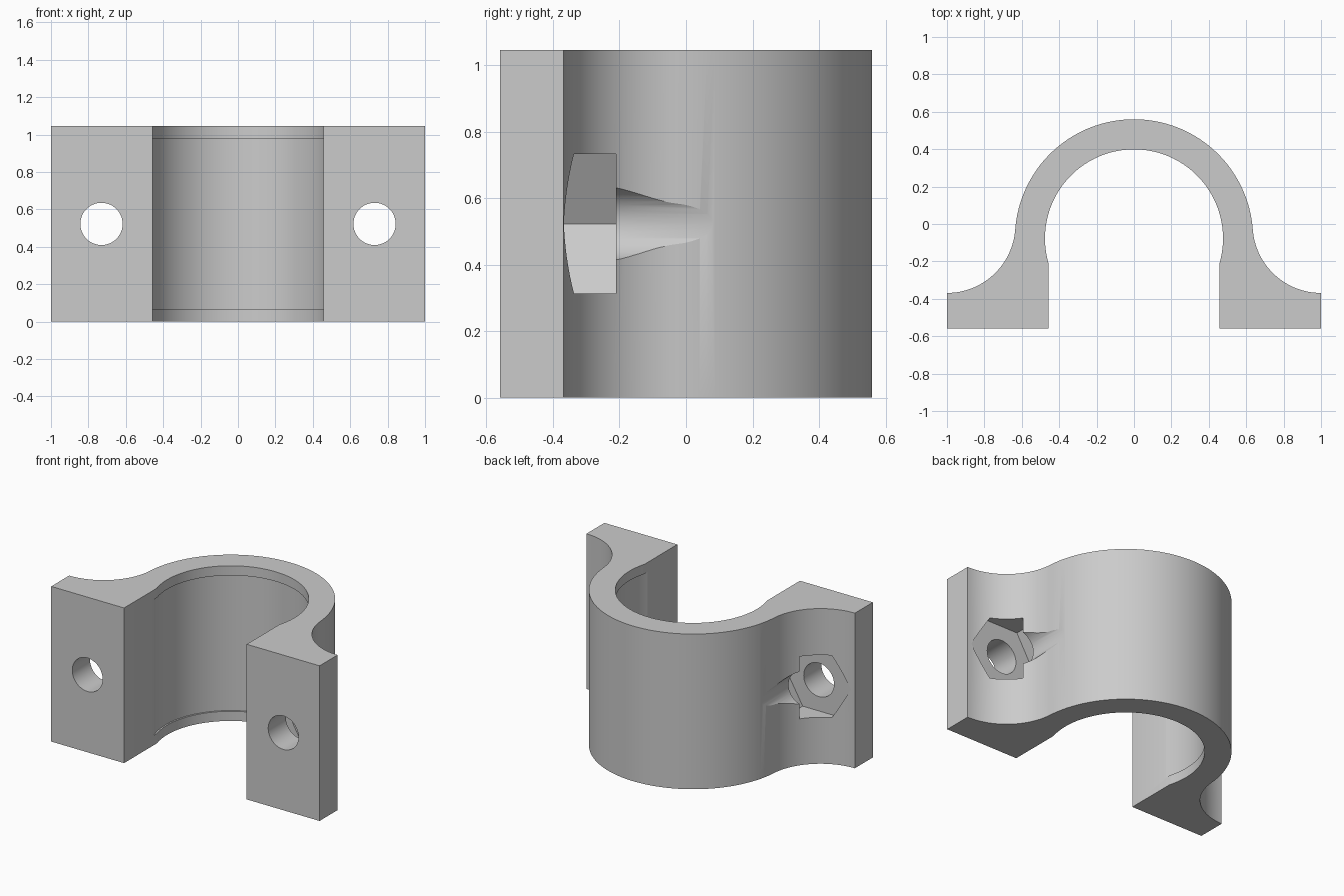
import bpy
import bmesh
from math import sin, cos, pi, hypot, atan2, acos, radians
from mathutils import Matrix

cube = bpy.data.objects.get("Cube")
if cube:
    bpy.data.objects.remove(cube, do_unlink=True)

HEIGHT = 1.045
CY = -0.077           # centre of the round saddle
R_OUT, R_IN, R_GROOVE = 0.637, 0.476, 0.487
FRONT = -0.56
GAP = 0.457           # half width of the opening
BOLT_X, BOLT_Z = 0.73, 0.5225

grey = bpy.data.materials.new("plain grey")
grey.use_nodes = True
color = (0.6, 0.6, 0.6, 1)
grey.diffuse_color = color
grey.node_tree.nodes["Principled BSDF"].inputs["Base Color"].default_value = color


def add_object(name, bm):
    bmesh.ops.recalc_face_normals(bm, faces=bm.faces)
    mesh = bpy.data.meshes.new(name)
    bm.to_mesh(mesh)
    bm.free()
    mesh.materials.append(grey)
    obj = bpy.data.objects.new(name, mesh)
    bpy.context.collection.objects.link(obj)
    return obj


def arc(cx, cy, r, start, end, steps):
    angles = [start + (end - start) * i / steps for i in range(steps + 1)]
    return [(cx + r * cos(a), cy + r * sin(a)) for a in angles]


def prism(name, radius, depth, sides, matrix):
    bm = bmesh.new()
    bmesh.ops.create_cone(bm, cap_ends=True, segments=sides, radius1=radius,
                          radius2=radius, depth=depth, matrix=matrix)
    return add_object(name, bm)


def cut(target, cutter):
    cutter.hide_render = True
    mod = target.modifiers.new(cutter.name, 'BOOLEAN')
    mod.operation = 'DIFFERENCE'
    mod.solver = 'EXACT'
    mod.object = cutter
    bpy.context.view_layer.objects.active = target
    bpy.ops.object.modifier_apply(modifier=mod.name)
    bpy.data.objects.remove(cutter, do_unlink=True)


# Half profile: bore, flat cheek, flange, fillet tangent to the outer round
fillet_y = -0.003
join = atan2(fillet_y - CY, 1)
fillet_r = hypot(1, fillet_y - CY) - R_OUT
inner = arc(0, CY, R_IN, pi / 2, -acos(GAP / R_IN), 48)
fillet = arc(1, fillet_y, fillet_r, 1.5 * pi, pi + join, 32)
outer = arc(0, CY, R_OUT, join, pi / 2, 40)
half = inner + [(GAP, FRONT), (1, FRONT)] + fillet + outer[1:]
# Mirror the half profile, sharing the two points on the centre line
profile = half + [(-x, y) for x, y in reversed(half[1:-1])]

bm = bmesh.new()
base = bm.faces.new([bm.verts.new((x, y, 0)) for x, y in profile])
ext = bmesh.ops.extrude_face_region(bm, geom=[base])
top = [v for v in ext["geom"] if isinstance(v, bmesh.types.BMVert)]
bmesh.ops.translate(bm, verts=top, vec=(0, 0, HEIGHT))
clamp = add_object("saddle_clamp", bm)

# Shallow groove in the bore, leaving a lip at each end
cut(clamp, prism("bore_groove_cutter", R_GROOVE, HEIGHT - 0.13, 128,
                 Matrix.Translation((0, CY, HEIGHT / 2))))

# Bolt holes and hexagonal nut pockets
lay_down = Matrix.Rotation(radians(90), 4, 'X')
point_out = Matrix.Rotation(radians(30), 4, 'Z')
for side in (-1, 1):
    x = side * BOLT_X
    cut(clamp, prism("bolt_hole_cutter", 0.113, 2, 48,
                     Matrix.Translation((x, 0, BOLT_Z)) @ lay_down))
    # Aim a corner of the hexagon along x
    hexagon = prism("nut_pocket_cutter", 0.242, 0.162, 6, Matrix.Identity(4))
    if max(v.co.x for v in hexagon.data.vertices) < 0.24:
        hexagon.data.transform(point_out)
    hexagon.data.transform(Matrix.Translation((x, -0.291, BOLT_Z)) @ lay_down)
    cut(clamp, hexagon)

# Smooth rounds with sharp corners
bpy.ops.object.select_all(action='DESELECT')
clamp.select_set(True)
bpy.context.view_layer.objects.active = clamp
bpy.ops.object.shade_smooth_by_angle(angle=radians(25))
